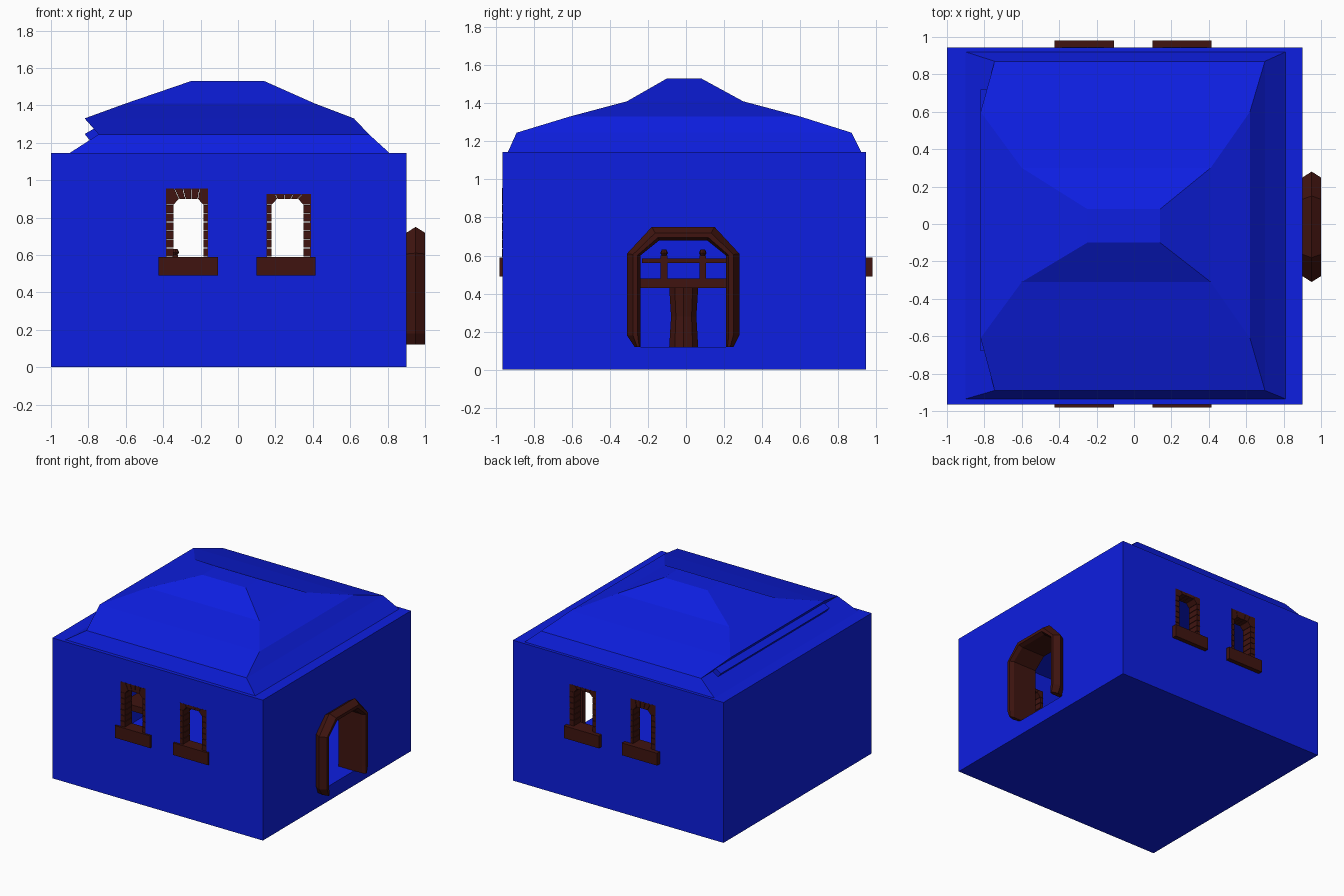
import bpy, bmesh, math

if "Cube" in bpy.data.objects:
    bpy.data.objects.remove(bpy.data.objects["Cube"])


def material(name, color):
    m = bpy.data.materials.new(name)
    m.diffuse_color = color
    m.use_nodes = True
    m.node_tree.nodes["Principled BSDF"].inputs["Base Color"].default_value = m.diffuse_color
    return m


BLUE = material("blue_plaster", (0.004, 0.013, 0.75, 1))
BROWN = material("brown_brick", (0.05, 0.007, 0.005, 1))


def finish(name, bm, mat):
    bmesh.ops.recalc_face_normals(bm, faces=bm.faces)
    me = bpy.data.meshes.new(name)
    bm.to_mesh(me)
    bm.free()
    me.materials.append(mat)
    ob = bpy.data.objects.new(name, me)
    bpy.context.collection.objects.link(ob)
    return ob


def loft(bm, rings, cap=True, close=False):
    """Skin equal-length closed loops of points."""
    vs = [[bm.verts.new(p) for p in r] for r in rings]
    n = len(vs[0])
    pairs = list(zip(vs, vs[1:])) + ([(vs[-1], vs[0])] if close else [])
    for a, b in pairs:
        for i in range(n):
            j = (i + 1) % n
            bm.faces.new((a[i], a[j], b[j], b[i]))
    if cap:
        bm.faces.new(vs[0])
        bm.faces.new(vs[-1])


def add_box(bm, x0, x1, y0, y1, z0, z1):
    loft(bm, [[(x0, y0, z), (x1, y0, z), (x1, y1, z), (x0, y1, z)] for z in (z0, z1)])


def box(name, mat, *dims):
    bm = bmesh.new()
    add_box(bm, *dims)
    return finish(name, bm, mat)


def add_prism_y(bm, pts, y0, y1):
    loft(bm, [[(x, y, z) for x, z in pts] for y in (y0, y1)])


def cut(target, cutter):
    m = target.modifiers.new("cut", 'BOOLEAN')
    m.operation, m.object, m.solver = 'DIFFERENCE', cutter, 'EXACT'
    bpy.context.view_layer.objects.active = target
    bpy.ops.object.modifier_apply(modifier=m.name)
    bpy.data.objects.remove(cutter, do_unlink=True)


# Hollow walls
FRONT, BACK = -0.965, 0.945
walls = box("walls", BLUE, -1, 0.9, FRONT, BACK, 0, 1.145)
cut(walls, box("room_cutter", BLUE, -0.92, 0.82, FRONT + 0.08, BACK - 0.08, 0.12, 1.07))

# Roof: stacked rectangular rings (x0, x1, y0, y1, z)
RINGS = [(-0.9, 0.81, -0.935, 0.92, 1.145), (-0.745, 0.70, -0.89, 0.87, 1.245),
         (-0.82, 0.62, -0.61, 0.60, 1.33), (-0.6, 0.41, -0.31, 0.30, 1.41),
         (-0.25, 0.14, -0.10, 0.08, 1.53)]
bm = bmesh.new()
loft(bm, [[(a, c, z), (b, c, z), (b, d, z), (a, d, z)] for a, b, c, d, z in RINGS])
finish("roof", bm, BLUE)

# Thin ledge under the left eave
bm = bmesh.new()
add_prism_y(bm, [(-0.79, 1.21), (-0.82, 1.247), (-0.77, 1.275), (-0.74, 1.245)], -0.68, 0.72)
finish("eave_ledge", bm, BLUE)

# Doorway arch on the right side: (y, z) outlines
OUTER = [(-.27, .12), (-.31, .18), (-.31, .61), (-.18, .75),
         (.15, .75), (.28, .61), (.28, .18), (.25, .12)]
INNER = [(-.24, .12), (-.24, .18), (-.24, .60), (-.14, .68),
         (.11, .68), (.21, .60), (.21, .18), (.21, .12)]


def blend(t):
    return [(o[0] + (i[0] - o[0]) * t, o[1] + (i[1] - o[1]) * t) for o, i in zip(OUTER, INNER)]


bm = bmesh.new()
loft(bm, [[(x, y, z) for y, z in blend(0.5)] for x in (0.7, 1.1)])
cut(walls, finish("door_cutter", bm, BLUE))

bm = bmesh.new()
section = [(0.76, 0.45), (0.9, 0.45), (0.95, 0), (1.0, 0.45), (1.0, 0.8), (0.97, 1), (0.76, 1)]
paths = [[(x, y, z) for y, z in blend(t)] for x, t in section]
loft(bm, [list(r) for r in zip(*paths)])
finish("door_arch", bm, BROWN)


# Brick windows on front and back
def window(tag, xa, xb, top, ia, ib, itop, sa, sb, side):
    wall = FRONT if side < 0 else BACK
    out = wall + side * 0.001
    deep = wall - side * 0.09
    cut(walls, box("window_cutter", BLUE, xa + .004, xb - .004,
                   wall - 0.2, wall + 0.2, 0.54, top - .004))
    bm = bmesh.new()
    # jamb bricks
    g, n, z0, z1 = 0.002, 6, 0.59, itop - 0.03
    h = (z1 - z0) / n
    for a, b in ((xa, ia), (ib, xb)):
        for k in range(n):
            add_box(bm, a, b, deep, out, z0 + k * h + g, z0 + (k + 1) * h - g)
    # arch stones
    w = ib - ia
    low = [(ia, z1), (ia + .03, itop)] + [(ia + w * f, itop) for f in (.4, .6)] \
        + [(ib - .03, itop), (ib, z1)]
    W = xb - xa
    high = [(xa, z1), (xa + W * .2, top)] + [(xa + W * f, top) for f in (.4, .6)] \
        + [(xb - W * .2, top), (xb, z1)]
    for k in range(5):
        e = 0.0015
        pts = [(low[k][0] + e, low[k][1]), (low[k + 1][0] - e, low[k + 1][1]),
               (high[k + 1][0] - e, high[k + 1][1])]
        if k == 4:
            pts.append((xb, top))
            pts[2:] = [(xb, z1), (xb, top)]
            pts.append((high[4][0] + e, top))
        elif k == 0:
            pts += [(xa, top), (xa, z1)]
        else:
            pts.append((high[k][0] + e, top))
        add_prism_y(bm, pts, deep, out)
    finish(tag + "_surround", bm, BROWN)
    # two courses of sill bricks with staggered joints
    bm = bmesh.new()
    for z, joints in ((0.49, (0, .2, .5, .8, 1)), (0.54, (0, .35, .65, 1))):
        for f, t in zip(joints, joints[1:]):
            add_box(bm, sa + (sb - sa) * f, sa + (sb - sa) * t, deep,
                    side * 0.98, z, z + 0.05)
    finish(tag + "_sill", bm, BROWN)


for label, side in (("front", -1), ("back", 1)):
    window(label + "_left_window", -.385, -.16, .955, -.345, -.185, .90, -.425, -.107, side)
    window(label + "_right_window", .152, .39, .925, .18, .35, .90, .10, .415, side)

# Table with round pedestal inside the room
box("table_top", BROWN, -0.75, -0.32, -0.42, 0.40, 0.43, 0.48)
bm = bmesh.new()
loft(bm, [[(-0.53 + r * math.cos(k * math.pi / 5), -0.012 + r * math.sin(k * math.pi / 5), z)
           for k in range(10)] for r, z in ((.08, .12), (.07, .28), (.08, .43))])
finish("table_pedestal", bm, BROWN)

# Rail with knobbed posts along the table
box("rail", BROWN, -0.345, -0.325, -0.23, 0.21, 0.56, 0.585)
for i, y in enumerate((-0.115, 0.088)):
    bm = bmesh.new()
    add_box(bm, -0.35, -0.32, y - .018, y + .018, 0.48, 0.60)
    loft(bm, [[(-0.335 + r * math.cos(k * math.pi / 4), y + r * math.sin(k * math.pi / 4), z)
               for k in range(8)] for r, z in ((.012, .60), (.02, .613), (.012, .632))])
    finish("rail_post_%d" % (i + 1), bm, BROWN)
